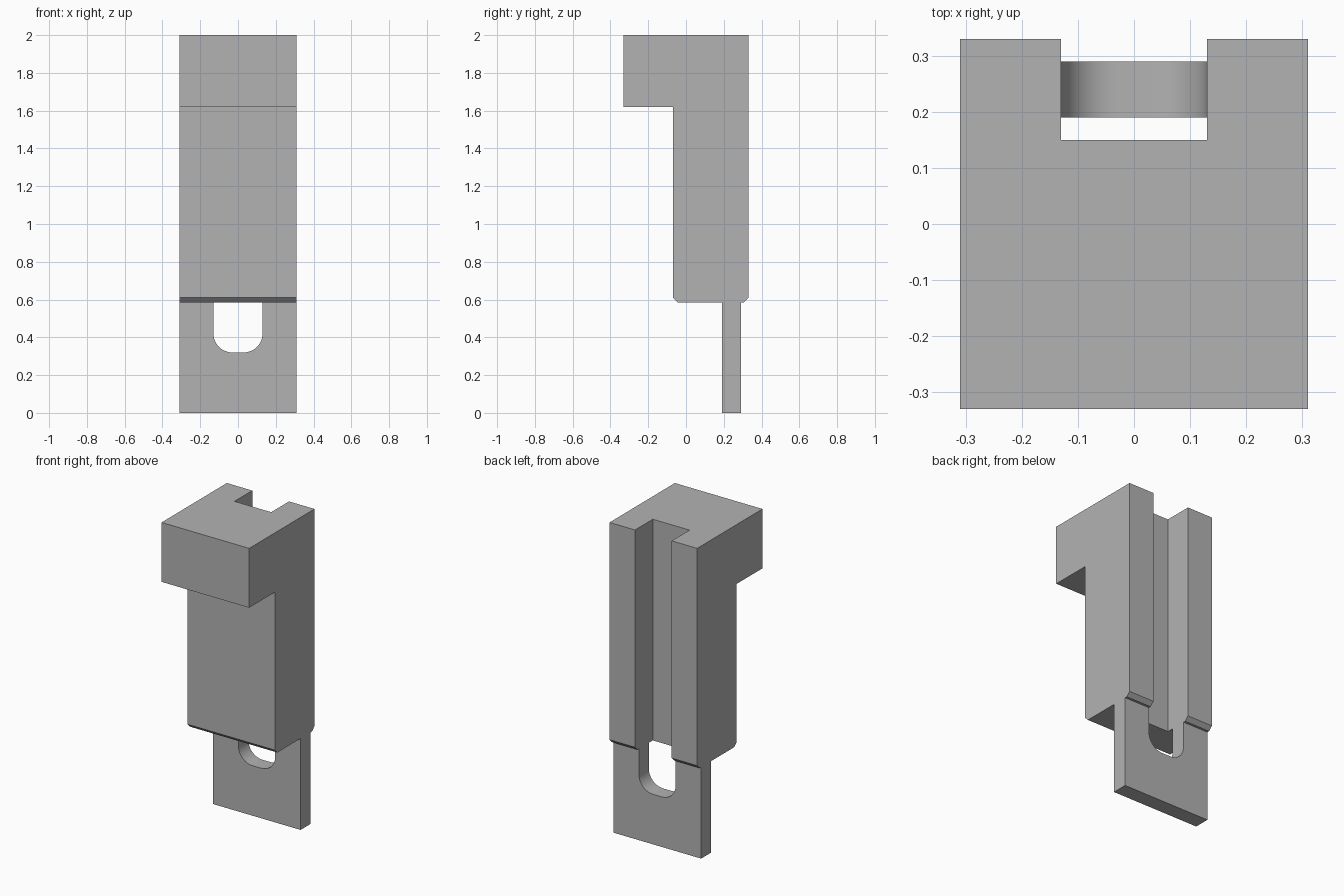
import bpy
import bmesh
from math import sin, cos, pi, radians
from mathutils import Vector

cube = bpy.data.objects.get("Cube")
if cube:
    bpy.data.objects.remove(cube, do_unlink=True)

HALF_WIDTH = 0.31
SLOT_HALF, SLOT_BOTTOM, SLOT_FRONT, SLOT_RADIUS = 0.13, 0.32, 0.15, 0.1

grey = bpy.data.materials.new("plain grey")
grey.use_nodes = True
colour = (0.45, 0.45, 0.45, 1)
grey.diffuse_color = colour
grey.node_tree.nodes["Principled BSDF"].inputs["Base Color"].default_value = colour


def prism(name, points, depth):
    """Extrude a closed outline along a depth vector."""
    bm = bmesh.new()
    face = bm.faces.new([bm.verts.new(p) for p in points])
    result = bmesh.ops.extrude_face_region(bm, geom=[face])
    moved = [v for v in result["geom"] if isinstance(v, bmesh.types.BMVert)]
    bmesh.ops.translate(bm, verts=moved, vec=Vector(depth))
    bmesh.ops.recalc_face_normals(bm, faces=bm.faces)
    mesh = bpy.data.meshes.new(name)
    bm.to_mesh(mesh)
    bm.free()
    mesh.materials.append(grey)
    obj = bpy.data.objects.new(name, mesh)
    bpy.context.collection.objects.link(obj)
    return obj


# Hooked block with chamfered lower edges and a thin tongue, as a side profile
side = [(-0.33, 2), (-0.33, 1.62), (-0.07, 1.62), (-0.07, 0.61), (-0.045, 0.585),
        (0.19, 0.585), (0.19, 0), (0.29, 0), (0.29, 0.585), (0.305, 0.585),
        (0.33, 0.61), (0.33, 2)]
body = prism("hooked_block", [(-HALF_WIDTH, y, z) for y, z in side],
             (2 * HALF_WIDTH, 0, 0))

# Slot cutter: open at the back and top, rounded at the lower corners
steps = 12
outline = [(-SLOT_HALF, SLOT_FRONT, 2.2)]
for centre, start in ((SLOT_RADIUS - SLOT_HALF, pi), (SLOT_HALF - SLOT_RADIUS, 1.5 * pi)):
    for i in range(steps + 1):
        a = start + i / steps * pi / 2
        outline.append((centre + SLOT_RADIUS * cos(a), SLOT_FRONT,
                        SLOT_BOTTOM + SLOT_RADIUS * (1 + sin(a))))
outline.append((SLOT_HALF, SLOT_FRONT, 2.2))
cutter = prism("slot_cutter", outline, (0, 0.4, 0))
cutter.hide_render = True

# Cut the slot, then discard the cutter
cut = body.modifiers.new("slot", "BOOLEAN")
cut.operation = "DIFFERENCE"
cut.solver = "EXACT"
cut.object = cutter
bpy.ops.object.select_all(action="DESELECT")
bpy.context.view_layer.objects.active = body
body.select_set(True)
bpy.ops.object.modifier_apply(modifier=cut.name)
bpy.data.objects.remove(cutter, do_unlink=True)

# Smooth only the rounded slot corners
bpy.ops.object.shade_smooth_by_angle(angle=radians(30))
